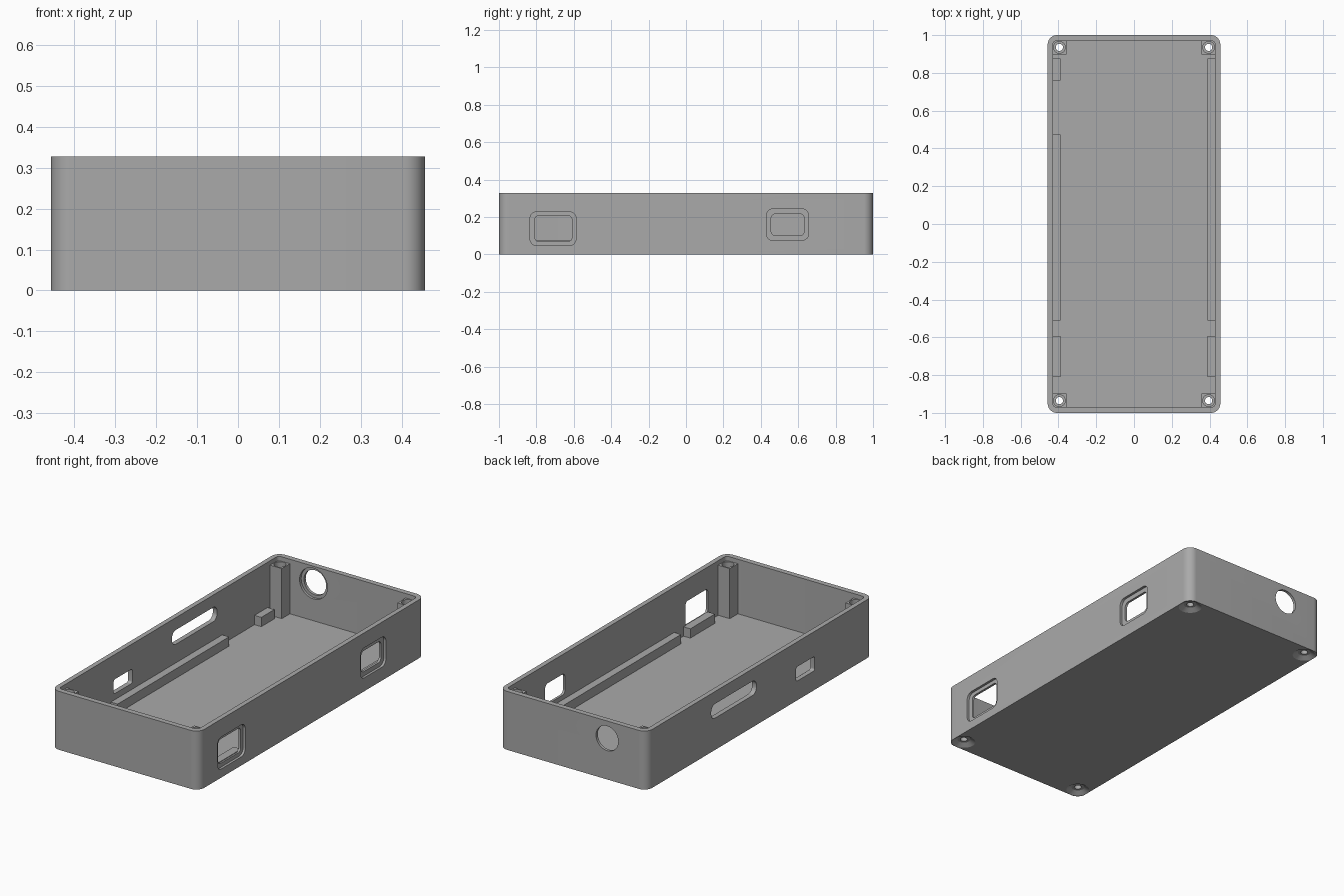
import bpy, bmesh, math
from mathutils import Matrix, Vector

HX, HY, HZ = 0.457, 1.0, 0.327      # outer half width, half length, height
IX, IY = 0.43, 0.97                 # inner half width and length
FLOOR = 0.022

cube = bpy.data.objects.get("Cube")
if cube:
    bpy.data.objects.remove(cube)

grey = bpy.data.materials.new("plain grey")
grey.use_nodes = True
grey.diffuse_color = (0.4, 0.4, 0.4, 1)
grey.node_tree.nodes["Principled BSDF"].inputs["Base Color"].default_value = (0.4, 0.4, 0.4, 1)

# Axis frames: map local (u, v, depth) to world
FRAMES = {
    "x": Matrix(((0, 0, 1), (1, 0, 0), (0, 1, 0))),
    "y": Matrix(((-1, 0, 0), (0, 0, 1), (0, 1, 0))),
    "z": Matrix.Identity(3),
}


def finish(name, bm):
    bmesh.ops.recalc_face_normals(bm, faces=bm.faces)
    mesh = bpy.data.meshes.new(name)
    bm.to_mesh(mesh)
    bm.free()
    mesh.materials.append(grey)
    obj = bpy.data.objects.new(name, mesh)
    bpy.context.collection.objects.link(obj)
    return obj


def rounded(name, axis, u, v, depth, radius=0.0, steps=8):
    """Rounded rectangle spanning u and v, extruded over depth along an axis."""
    pts = []
    corners = ((u[1], v[1], -1, -1), (u[0], v[1], 1, -1), (u[0], v[0], 1, 1), (u[1], v[0], -1, 1))
    for i, (cu, cv, su, sv) in enumerate(corners):
        if radius == 0:
            pts.append((cu, cv))
            continue
        for k in range(steps + 1):
            a = math.pi / 2 * (i + k / steps)
            pts.append((cu + radius * (su + math.cos(a)), cv + radius * (sv + math.sin(a))))
    bm = bmesh.new()
    face = bm.faces.new([bm.verts.new(FRAMES[axis] @ Vector((a, b, depth[0]))) for a, b in pts])
    out = bmesh.ops.extrude_face_region(bm, geom=[face])
    move = FRAMES[axis] @ Vector((0, 0, depth[1] - depth[0]))
    bmesh.ops.translate(bm, vec=move, verts=[g for g in out["geom"] if isinstance(g, bmesh.types.BMVert)])
    return finish(name, bm)


def round_cutter(axis, center, r1, r2, depth):
    """Cylinder or cone running over depth along an axis."""
    bm = bmesh.new()
    bmesh.ops.create_cone(bm, cap_ends=True, segments=40, radius1=r1, radius2=r2, depth=depth[1] - depth[0])
    spot = FRAMES[axis] @ Vector((center[0], center[1], sum(depth) / 2))
    bmesh.ops.transform(bm, matrix=Matrix.Translation(spot) @ FRAMES[axis].to_4x4(), verts=bm.verts)
    return finish("cutter", bm)


def cut(obj, cutters):
    for c in cutters:
        c.hide_render = True
        mod = obj.modifiers.new("cut", "BOOLEAN")
        mod.operation, mod.solver, mod.object = "DIFFERENCE", "EXACT", c
    graph = bpy.context.evaluated_depsgraph_get()
    mesh = bpy.data.meshes.new_from_object(obj.evaluated_get(graph))
    obj.modifiers.clear()
    obj.data = mesh


def box_cut(axis, u, v, depth, radius):
    return rounded("cutter", axis, u, v, depth, radius)


# Open tray
shell = rounded("shell", "z", (-HX, HX), (-HY, HY), (0, HZ), 0.05, 12)
cutters = [box_cut("z", (-IX, IX), (-IY, IY), (FLOOR, 0.5), 0.02)]

# Recessed windows on the +x wall
MID = HX - 0.014
cutters += [
    box_cut("x", (-0.834, -0.588), (0.048, 0.227), (MID, 0.5), 0.035),
    box_cut("x", (-0.808, -0.61), (0.07, 0.206), (0.41, 0.48), 0.02),
    box_cut("x", (0.43, 0.655), (0.075, 0.243), (MID, 0.5), 0.035),
    box_cut("x", (0.455, 0.632), (0.1, 0.217), (0.41, 0.48), 0.025),
]

# Small port and long slot on the -x wall
cutters += [
    box_cut("x", (-0.485, -0.32), (0.108, 0.188), (-0.5, -0.41), 0.012),
    box_cut("x", (0.03, 0.43), (0.178, 0.258), (-0.5, -0.41), 0.035),
]

# Round hole in the back wall with a step on the inside
cutters += [
    round_cutter("y", (0.212, 0.23), 0.069, 0.069, (0.9, 1.1)),
    round_cutter("y", (0.212, 0.23), 0.086, 0.086, (0.9, 0.984)),
]

# Corner posts with screw holes
posts, screw_cutters = [], []
for sx in (-1, 1):
    for sy in (-1, 1):
        u = sorted((sx * 0.358, sx * 0.438))
        v = sorted((sy * 0.898, sy * 0.978))
        side = ("back" if sy > 0 else "front") + ("_left" if sx > 0 else "_right")
        post = rounded(side + "_post", "z", u, v, (0.018, 0.302))
        at = (sx * 0.395, sy * 0.935)
        screws = [
            round_cutter("z", at, 0.019, 0.019, (-0.1, 0.5)),
            round_cutter("z", at, 0.031, 0.031, (0.2, 0.5)),
            round_cutter("z", at, 0.0625, 0.034, (-0.001, 0.016)),
        ]
        cut(post, screws)
        posts.append(post)
        screw_cutters += screws

cut(shell, cutters + screw_cutters)
for c in cutters + screw_cutters:
    bpy.data.objects.remove(c)

# Support rails along the long walls
rails = []
for sx, name, spans in (
    (-1, "right_rail", ((0.76, 0.875), (-0.51, 0.475), (-0.81, -0.592))),
    (1, "left_rail", ((-0.51, 0.875), (-0.81, -0.592))),
):
    for span in spans:
        u = sorted((sx * 0.388, sx * 0.434))
        rails.append(rounded(name, "z", u, span, (0.015, 0.074)))

# Smooth curved walls, sharp edges elsewhere
bpy.ops.object.select_all(action="DESELECT")
for obj in [shell] + posts:
    obj.select_set(True)
bpy.context.view_layer.objects.active = shell
bpy.ops.object.shade_smooth_by_angle(angle=math.radians(30))
